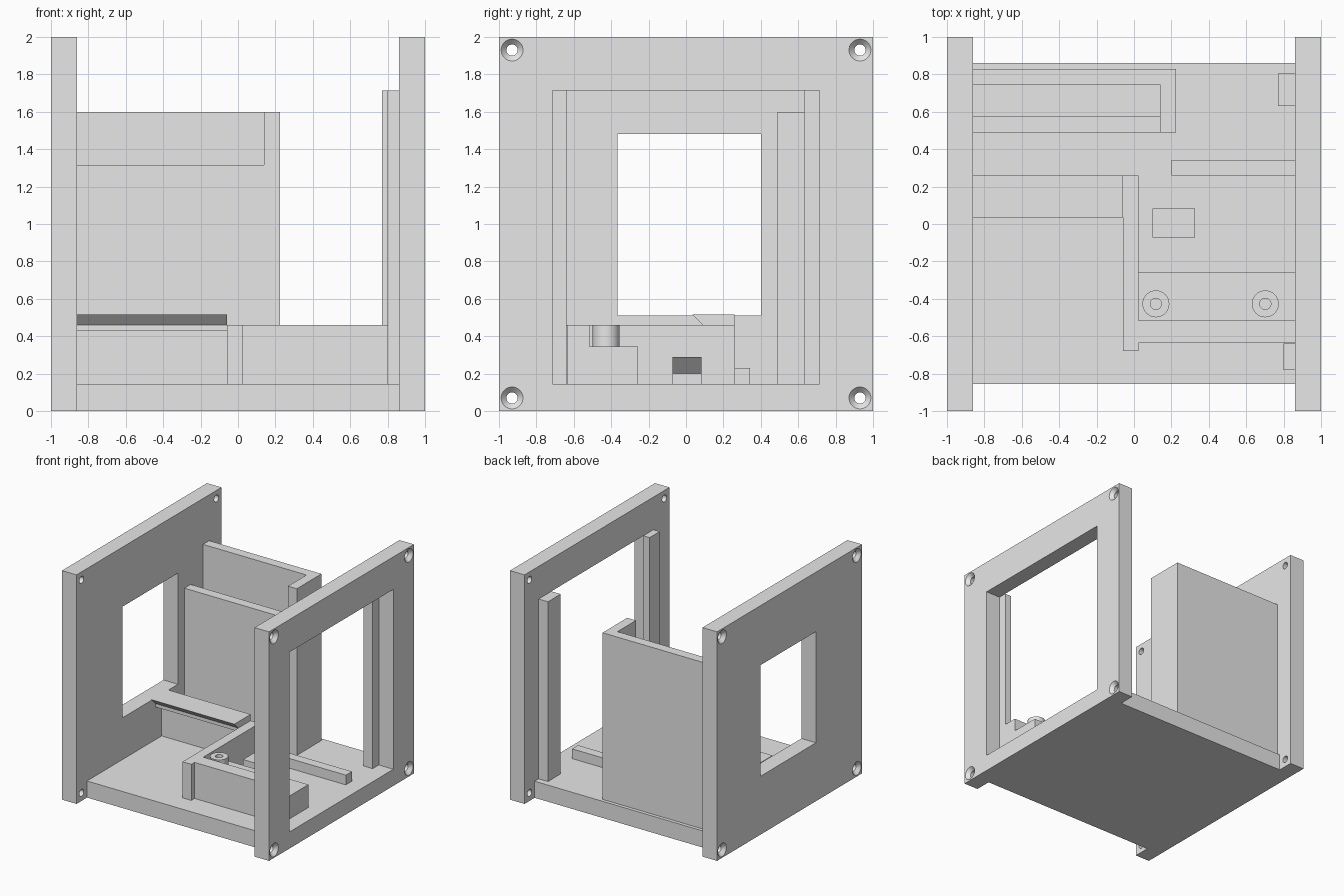
import bpy, bmesh, math
from mathutils import Vector

cube = bpy.data.objects.get("Cube")
if cube:
    bpy.data.objects.remove(cube, do_unlink=True)

grey = bpy.data.materials.new("light_grey_plastic")
grey.use_nodes = True
grey.diffuse_color = (0.8, 0.8, 0.8, 1)
grey.node_tree.nodes["Principled BSDF"].inputs["Base Color"].default_value = (0.8, 0.8, 0.8, 1)

FLOOR = 0.145   # top of the base
INNER = 0.86    # inner face of the side plates
RIM = 0.46      # height of the low walls


def finish(name, bm):
    bmesh.ops.recalc_face_normals(bm, faces=bm.faces)
    mesh = bpy.data.meshes.new(name)
    bm.to_mesh(mesh)
    bm.free()
    mesh.materials.append(grey)
    obj = bpy.data.objects.new(name, mesh)
    bpy.context.collection.objects.link(obj)
    return obj


def box(name, x, y, z):
    bm = bmesh.new()
    bmesh.ops.create_cube(bm, size=1)
    for v in bm.verts:
        v.co = [r[0] if c < 0 else r[1] for c, r in zip(v.co, (x, y, z))]
    return finish(name, bm)


def extrude(name, points, offset):
    """Closed outline pushed along an offset."""
    bm = bmesh.new()
    face = bm.faces.new([bm.verts.new(p) for p in points])
    new = bmesh.ops.extrude_face_region(bm, geom=[face])["geom"]
    bmesh.ops.translate(bm, vec=Vector(offset),
                        verts=[g for g in new if isinstance(g, bmesh.types.BMVert)])
    return finish(name, bm)


def lathe(name, profile, centre, axis, steps=32):
    """Closed (radius, distance) profile spun around an axis."""
    bm = bmesh.new()
    axis = Vector(axis)
    turn = axis.to_track_quat("Z", "Y")
    rings = []
    for r, h in profile:
        rings.append([bm.verts.new(Vector(centre) + turn @ Vector(
            (r * math.cos(math.tau * i / steps), r * math.sin(math.tau * i / steps), h)))
            for i in range(steps)])
    return bm, rings, steps


def skin(bm, rings, steps, closed):
    pairs = list(zip(rings, rings[1:] + rings[:1])) if closed else list(zip(rings, rings[1:]))
    for a, b in pairs:
        for i in range(steps):
            j = (i + 1) % steps
            bm.faces.new((a[i], a[j], b[j], b[i]))
    if not closed:
        bm.faces.new(rings[0])
        bm.faces.new(rings[-1])


def smooth(obj):
    bpy.ops.object.select_all(action="DESELECT")
    obj.select_set(True)
    bpy.context.view_layer.objects.active = obj
    bpy.ops.object.shade_smooth_by_angle(angle=math.radians(30))


def cut(target, cutter):
    mod = target.modifiers.new("cut", "BOOLEAN")
    mod.operation = "DIFFERENCE"
    mod.solver = "EXACT"
    mod.object = cutter
    cutter.hide_render = True
    bpy.context.view_layer.objects.active = target
    bpy.ops.object.modifier_apply(modifier=mod.name)
    bpy.data.objects.remove(cutter, do_unlink=True)


def side_plate(name, side, win_y, win_z):
    """Square plate with a window and four countersunk screw holes."""
    plate = box(name, sorted((side * INNER, side)), (-1, 1), (0, 2))
    cut(plate, box("window_cutter", sorted((side * 0.8, side * 1.1)), win_y, win_z))
    for y in (-0.93, 0.93):
        for z in (0.07, 1.93):
            profile = [(0.068, -0.01), (0.03, 0.03), (0.03, 0.2)]
            bm, rings, steps = lathe("", profile, (side, y, z), (-side, 0, 0))
            skin(bm, rings, steps, False)
            cut(plate, finish("screw_cutter", bm))
    smooth(plate)


# Frame
box("base", (-INNER, INNER), (-0.855, 0.86), (0, FLOOR))
side_plate("left_plate", 1, (-0.715, 0.715), (FLOOR, 1.715))
side_plate("right_plate", -1, (-0.365, 0.4), (0.51, 1.48))

# Posts behind the large window
box("front_post", (0.8, INNER), (-0.78, -0.64), (FLOOR, 1.715))
box("back_post", (0.77, INNER), (0.63, 0.805), (FLOOR, 1.715))

# Tall compartment at the back
box("compartment_back_wall", (-INNER, 0.14), (0.745, 0.83), (FLOOR, 1.6))
box("compartment_end_wall", (0.14, 0.225), (0.49, 0.83), (FLOOR, 1.6))
box("compartment_front_wall", (-INNER, 0.14), (0.49, 0.575), (FLOOR, 1.315))

# Low walls and rails
box("divider_wall", (-0.06, 0.025), (-0.68, 0.26), (FLOOR, RIM))
box("front_wall", (0.025, INNER), (-0.635, -0.515), (FLOOR, RIM))
box("mount_step", (0.025, INNER), (-0.515, -0.257), (FLOOR, 0.345))
box("floor_rail", (0.2, INNER), (0.26, 0.343), (FLOOR, 0.23))

# Shelf with a chamfered lip on its supporting wall
shelf = [(0.26, FLOOR), (0.26, 0.515), (0.035, 0.515), (0.09, RIM),
         (0.09, 0.43), (0.175, 0.43), (0.175, FLOOR)]
extrude("shelf", [(-INNER, y, z) for y, z in shelf], (INNER - 0.06, 0, 0))

# Floor hook with a sloping underside
hook = [(0.1, FLOOR), (0.235, FLOOR), (0.235, 0.2), (0.325, 0.29), (0.1, 0.29)]
extrude("floor_hook", [(x, -0.072, z) for x, z in hook], (0, 0.155, 0))

# Hollow screw bosses on the step
for label, x in (("right", 0.117), ("left", 0.702)):
    profile = [(0.03, 0), (0.072, 0), (0.072, 0.115), (0.03, 0.115)]
    bm, rings, steps = lathe("", profile, (x, -0.427, 0.345), (0, 0, 1))
    skin(bm, rings, steps, True)
    smooth(finish(label + "_screw_boss", bm))
